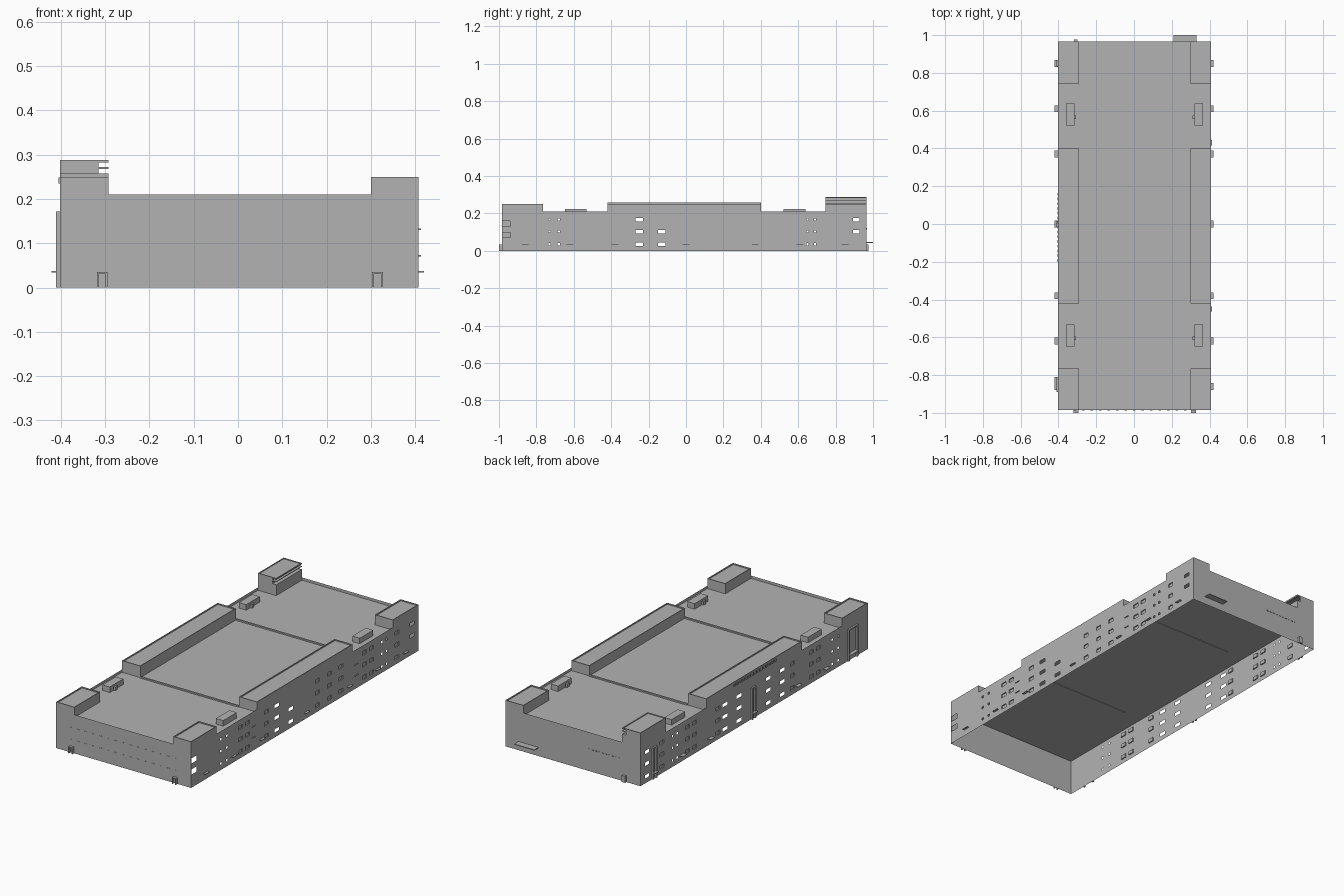
import bpy, bmesh

cube = bpy.data.objects.get("Cube")
if cube:
    bpy.data.objects.remove(cube, do_unlink=True)

grey = bpy.data.materials.new("plain_grey")
grey.use_nodes = True
colour = (0.45, 0.45, 0.45, 1)
grey.diffuse_color = colour
grey.node_tree.nodes["Principled BSDF"].inputs["Base Color"].default_value = colour

LEFT, RIGHT, FRONT, BACK = -0.402, 0.408, -0.985, 0.965
ROOF, PARAPET = 0.195, 0.21


def finish(name, bm):
    mesh = bpy.data.meshes.new(name)
    bm.to_mesh(mesh)
    bm.free()
    mesh.materials.append(grey)
    obj = bpy.data.objects.new(name, mesh)
    bpy.context.collection.objects.link(obj)
    return obj


def add_box(bm, x, y, z):
    verts = bmesh.ops.create_cube(bm, size=1)["verts"]
    for v in verts:
        v.co = [r[0] + (c + 0.5) * (r[1] - r[0]) for r, c in zip((x, y, z), v.co)]
    return {f for v in verts for f in v.link_faces}


def boxes(name, *ranges):
    bm = bmesh.new()
    for r in ranges:
        add_box(bm, *r)
    return finish(name, bm)


def roof_block(name, x, y, top, rim=0.006, drop=0.006):
    """Open-bottomed block whose roof is sunk behind a parapet rim."""
    bm = bmesh.new()
    faces = add_box(bm, x, y, (ROOF, top))
    bm.normal_update()
    bmesh.ops.delete(bm, geom=[f for f in faces if f.normal.z < -0.5], context="FACES")
    lid = [f for f in bm.faces if f.normal.z > 0.5]
    bmesh.ops.inset_region(bm, faces=lid, thickness=rim)
    low = bmesh.ops.extrude_discrete_faces(bm, faces=lid)["faces"]
    bmesh.ops.translate(bm, verts=low[0].verts, vec=(0, 0, -drop))
    return finish(name, bm)


def wall(name, place, span, openings):
    """Sheet wall; openings are (u, z, width, height, recess), recess 0 is open."""
    bm = bmesh.new()
    rects = [(u - w / 2, u + w / 2, z - h / 2, z + h / 2, d) for u, z, w, h, d in openings]
    us = sorted({round(c, 4) for r in rects for c in r[:2]} | set(span))
    zs = sorted({round(c, 4) for r in rects for c in r[2:4]} | {0, PARAPET})

    def quad(*pts):
        bm.faces.new([bm.verts.new(place(*p)) for p in pts])

    for a, b in zip(us, us[1:]):
        for c, e in zip(zs, zs[1:]):
            m, n = (a + b) / 2, (c + e) / 2
            if not any(r[0] < m < r[1] and r[2] < n < r[3] for r in rects):
                quad((a, c, 0), (b, c, 0), (b, e, 0), (a, e, 0))
    # recessed panes with their reveals
    for a, b, c, e, d in rects:
        if d:
            ring = [(a, c), (b, c), (b, e), (a, e)]
            quad(*[(u, z, d) for u, z in ring])
            for p, q in zip(ring, ring[1:] + ring[:1]):
                quad((*p, 0), (*q, 0), (*q, d), (*p, d))
    bmesh.ops.remove_doubles(bm, verts=bm.verts, dist=0.00005)
    bmesh.ops.dissolve_limit(bm, angle_limit=0.01, verts=bm.verts, edges=bm.edges)
    bmesh.ops.recalc_face_normals(bm, faces=bm.faces)
    return finish(name, bm)


FLOORS = (0.035, 0.103, 0.167)


def grid(ys, zs, w, h, d):
    return [(y, z, w, h, d) for y in ys for z in zs]


# Side walls with open windows, recessed panes and small vents
vents = grid((-0.73, -0.68, 0.65, 0.69), FLOORS, 0.012, 0.012, 0)
panes = grid((-0.56, -0.5, -0.34, 0.3, 0.5, 0.56, 0.78), FLOORS, 0.034, 0.02, 0.006)
right_open = (grid((-0.25,), FLOORS, 0.04, 0.018, 0) + grid((-0.13,), FLOORS[:2], 0.04, 0.018, 0)
              + grid((0.91,), FLOORS[1:], 0.035, 0.018, 0)
              + grid((-0.96,), (0.085, 0.145), 0.045, 0.028, 0))
right_panes = grid((0.1, 0.2), FLOORS, 0.034, 0.02, 0.006)
left_open = (grid((-0.25, -0.13, 0.12, 0.24), FLOORS, 0.04, 0.018, 0)
             + grid((0.91,), FLOORS, 0.035, 0.018, 0))
wall("right_wall", lambda u, z, d: (RIGHT - d, u, z), (FRONT, BACK), vents + panes + right_open + right_panes)
wall("left_wall", lambda u, z, d: (LEFT + d, u, z), (FRONT, BACK), vents + panes + left_open)

# End walls
wall("front_wall", lambda u, z, d: (u, FRONT + d, z), (LEFT, RIGHT), [])
wall("back_wall", lambda u, z, d: (u, BACK - d, z), (LEFT, RIGHT), [])

# Main roof sheet with two low cross ridges
bm = bmesh.new()
bm.faces.new([bm.verts.new((x, y, ROOF)) for x, y in
              ((LEFT, FRONT), (RIGHT, FRONT), (RIGHT, BACK), (LEFT, BACK))])
finish("main_roof", bm)
boxes("roof_ridges", *[((-0.29, 0.3), (y - 0.005, y + 0.005), (ROOF - 0.003, ROOF + 0.007))
                       for y in (-0.42, 0.4)])

# Raised roof blocks along both sides
inner = {"left": (LEFT, -0.292), "right": (0.3, RIGHT)}
roof_block("front_left_tower", inner["left"], (FRONT, -0.765), 0.25)
roof_block("front_right_tower", inner["right"], (FRONT, -0.765), 0.25)
roof_block("back_right_tower", inner["right"], (0.745, BACK), 0.25)
roof_block("left_centre_block", inner["left"], (-0.42, 0.4), 0.258)
roof_block("right_centre_block", inner["right"], (-0.42, 0.4), 0.25)

# Tall corner tower with recessed bands facing inwards
x0, x1 = inner["left"]
roof_block("back_left_tower", inner["left"], (0.745, BACK), 0.254, 0.004, 0.001)
boxes("tower_core", ((x0, x1 - 0.023), (0.745, BACK), (0.25, 0.283)))
boxes("tower_band", ((x0, x1), (0.745, BACK), (0.268, 0.272)))
lid = roof_block("tower_cap", inner["left"], (0.745, BACK), 0.288, drop=0.004)
for v in lid.data.vertices:
    v.co.z = max(v.co.z, 0.282)

# Rooftop plant boxes, each with a small side duct
for y in (-0.59, 0.58):
    for side, x in (("left", -0.338), ("right", 0.343)):
        s = 1 if x < 0 else -1
        duct = sorted((x + s * 0.02, x + s * 0.032))
        boxes(f"{side}_plant_box", ((x - 0.022, x + 0.022), (y - 0.058, y + 0.058), (ROOF, 0.225)),
              (duct, (y - 0.025, y - 0.005), (ROOF, 0.215)))

# Thin entrance canopies along the sides
for name, face, out, ys in (("left", LEFT, -0.421, (-0.62, -0.38, 0, 0.37, 0.61, 0.85)),
                            ("right", RIGHT, 0.42, (-0.86, -0.62, -0.38, 0, 0.37, 0.61, 0.85))):
    boxes(f"{name}_canopies", *[(sorted((face, out)), (y - 0.018, y + 0.018), (0.034, 0.037)) for y in ys])

# Small ledges on the right wall
boxes("right_ledges", *[((RIGHT, 0.413), (y - 0.014, y + 0.014), (z, z + 0.003))
                        for y in (-0.45, 0.43) for z in (0.07, 0.13)])

# Projecting stair bays on the left wall
for y, w in ((-0.85, 0.035), (0, 0.012), (0.85, 0.012)):
    boxes("stair_bay_frame", *[((-0.411, LEFT), (y + s * w - 0.005, y + s * w + 0.005), (0, 0.172))
                               for s in (-1, 1)],
          ((-0.411, LEFT), (y - w, y + w), (0.165, 0.172)))
boxes("front_left_canopy", ((-0.421, LEFT), (-0.88, -0.81), (0.034, 0.037)))

# Ventilation grille high on the left centre block
boxes("left_grille", *[((-0.406, LEFT), (-0.2 + i * 0.025, -0.185 + i * 0.025), (0.235, 0.249))
                       for i in range(15)])

# Door porches at the ends
for x in (-0.307, 0.315):
    boxes("front_porch", *[((x + s * 0.01 - 0.002, x + s * 0.01 + 0.002), (-1, FRONT), (0, 0.035))
                           for s in (-1, 1)],
          ((x - 0.012, x + 0.012), (-1, FRONT), (0.032, 0.035)))
boxes("back_porch", ((-0.318, -0.298), (BACK, 0.977), (0, 0.035)))
boxes("back_canopy", ((0.21, 0.33), (BACK, 1), (0.043, 0.047)))

# Rows of tiny ledges on the end walls
boxes("front_ledges", *[((x, x + 0.014), (FRONT - 0.002, FRONT), (z, z + 0.002))
                        for z in (0.07, 0.135) for x in [-0.32 + i * 0.045 for i in range(15)]])
boxes("back_ledges", *[((x, x + 0.012), (BACK, BACK + 0.002), (0.115, 0.121))
                       for x in [-0.28 + i * 0.02 for i in range(10)]])
